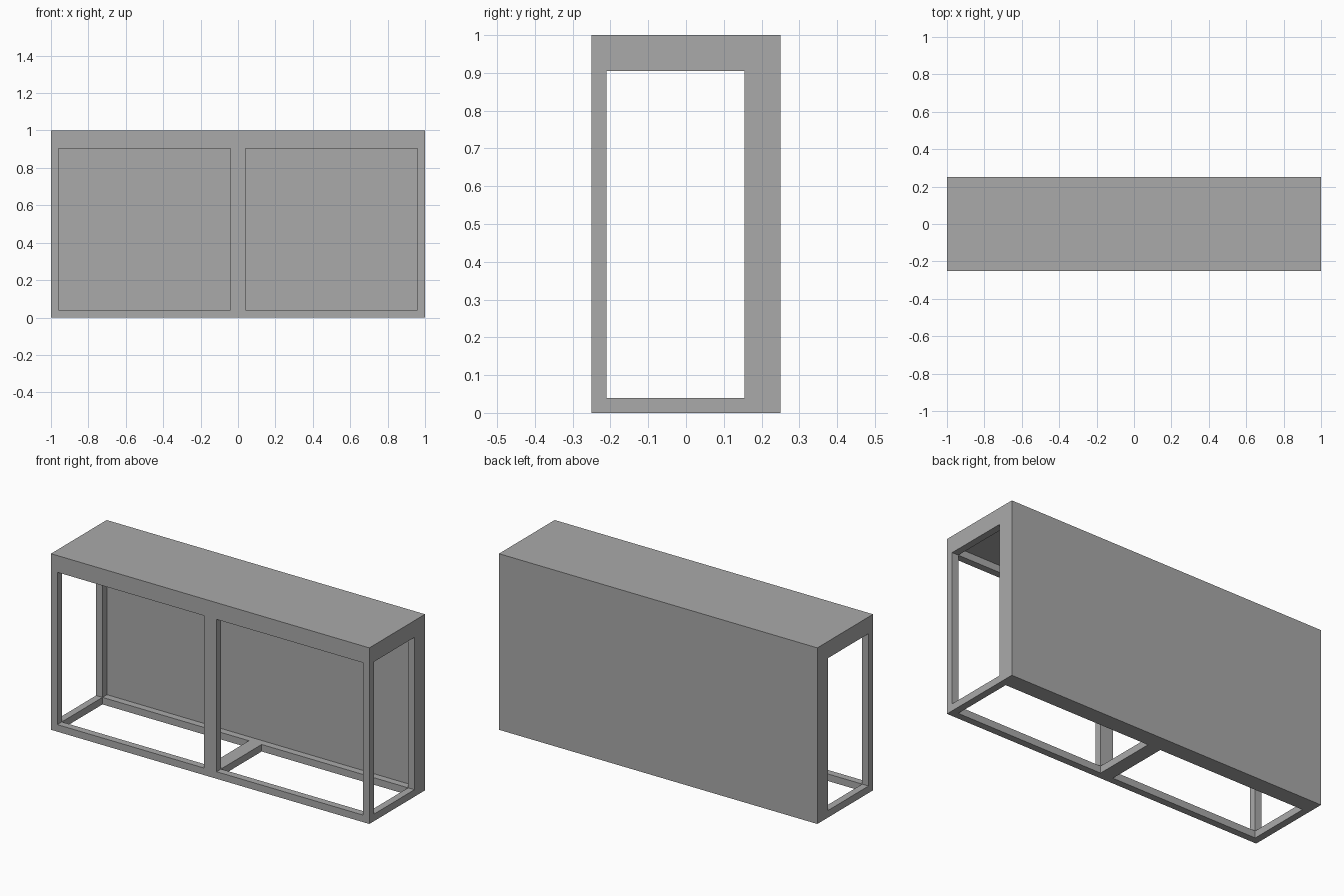
import bpy

default = bpy.data.objects.get("Cube")
if default:
    bpy.data.objects.remove(default, do_unlink=True)

# Main dimensions
BAR = 0.04                        # frame bar thickness
X, Y, Z = 1.0, 0.25, 1.0          # half width, half depth, height
BOARD = 0.055                     # top and back board thickness
IN_X = X - BAR
FRONT, REAR = BAR - Y, Y - BOARD - BAR
LOW, HIGH = BAR, Z - BOARD - BAR
OUT = 0.3                         # cutter overshoot


def box(name, x, y, z):
    """Axis-aligned box from three (min, max) ranges."""
    bpy.ops.mesh.primitive_cube_add(
        size=1, location=[(a + b) / 2 for a, b in (x, y, z)])
    ob = bpy.context.object
    ob.name = name
    ob.scale = [b - a for a, b in (x, y, z)]
    bpy.ops.object.transform_apply(location=True, rotation=False, scale=True)
    return ob


def cut(target, x, y, z):
    """Carve a box out of the target."""
    cutter = box("cutter", x, y, z)
    cutter.hide_render = True
    mod = target.modifiers.new("cut", 'BOOLEAN')
    mod.operation = 'DIFFERENCE'
    mod.solver = 'EXACT'
    mod.object = cutter
    bpy.context.view_layer.objects.active = target
    bpy.ops.object.modifier_apply(modifier=mod.name)
    bpy.data.objects.remove(cutter, do_unlink=True)


# Solid body
table = box("console_table", (-X, X), (-Y, Y), (0, Z))

# Open space from side to side, and the recess up to the back board
cut(table, (-X - OUT, X + OUT), (FRONT, REAR), (LOW, HIGH))
cut(table, (-IN_X, IN_X), (REAR - BAR, Y - BOARD), (LOW, HIGH))

# Two bays: front openings, floor openings and recesses under the top board
for side in (-1, 1):
    bay = tuple(sorted((side * BAR, side * IN_X)))
    cut(table, bay, (-Y - OUT, FRONT + BAR), (LOW, HIGH))
    cut(table, bay, (FRONT, REAR), (-OUT, LOW + BAR))
    cut(table, bay, (FRONT, REAR), (HIGH - BAR, Z - BOARD))

# Single grey finish
grey = bpy.data.materials.new("plain_grey")
grey.use_nodes = True
colour = (0.4, 0.4, 0.4, 1)
grey.diffuse_color = colour
grey.node_tree.nodes["Principled BSDF"].inputs["Base Color"].default_value = colour
table.data.materials.clear()
table.data.materials.append(grey)
